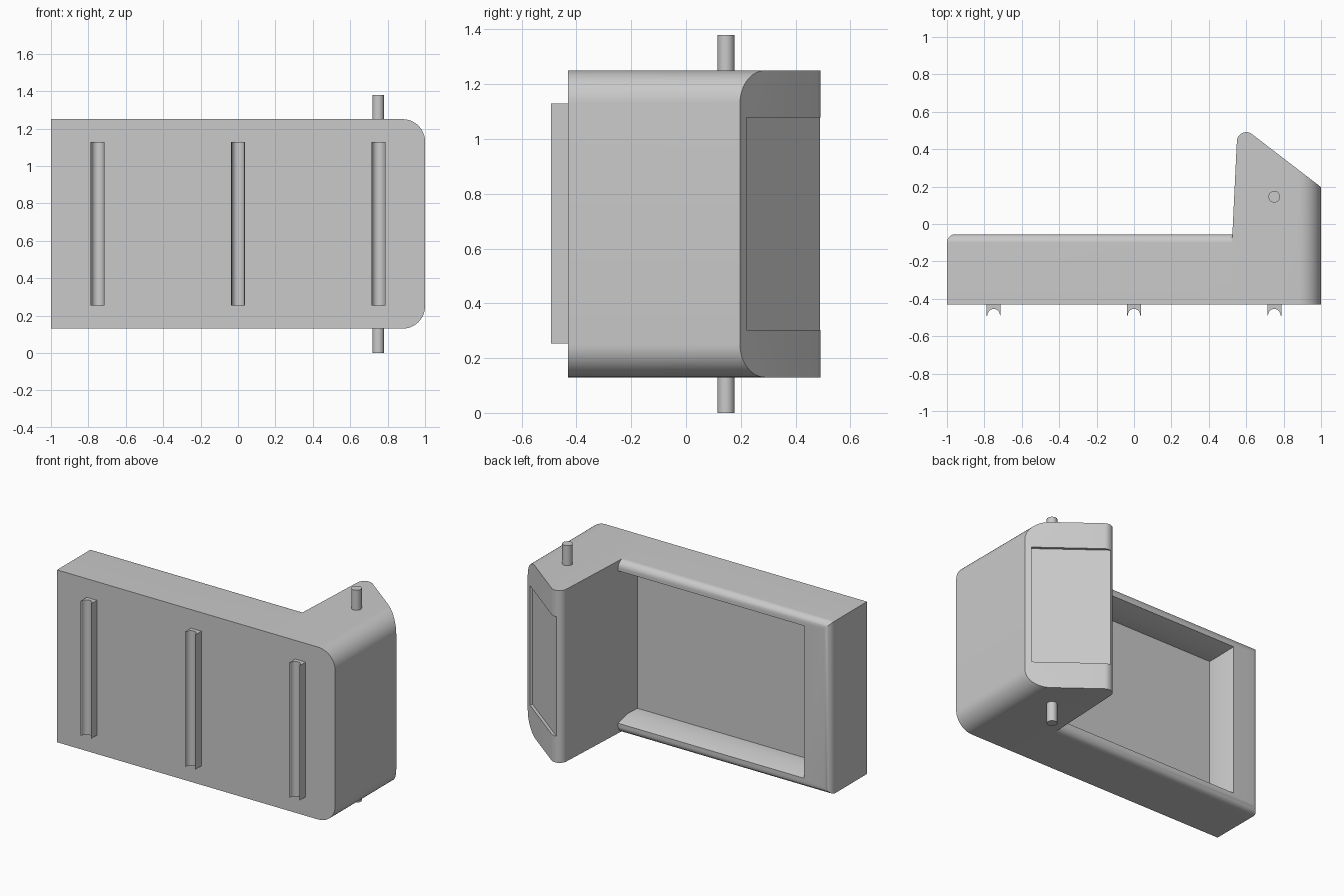
import bpy, bmesh, math
from mathutils import Vector

cube = bpy.data.objects.get("Cube")
if cube:
    bpy.data.objects.remove(cube, do_unlink=True)

grey = bpy.data.materials.new("plain grey")
grey.use_nodes = True
colour = (0.59, 0.59, 0.59, 1)
grey.diffuse_color = colour
grey.node_tree.nodes["Principled BSDF"].inputs["Base Color"].default_value = colour

BOTTOM, TOP, FRONT, BACK = 0.13, 1.25, -0.43, -0.055
MIDDLE = (BOTTOM + TOP) / 2


def prism(name, outline, z0, z1, rounded=None, radius=0.0):
    """Extrude an xy outline upward and round the edges chosen by a rule."""
    bm = bmesh.new()
    base = bm.faces.new([bm.verts.new((x, y, z0)) for x, y in outline])
    top = bmesh.ops.extrude_face_region(bm, geom=[base])["geom"]
    for v in top:
        if isinstance(v, bmesh.types.BMVert):
            v.co.z = z1
    bmesh.ops.recalc_face_normals(bm, faces=bm.faces)
    if rounded:
        edges = [e for e in bm.edges if rounded(*(v.co for v in e.verts))]
        bmesh.ops.bevel(bm, geom=edges, offset=radius, segments=12,
                        profile=0.5, affect='EDGES', clamp_overlap=True)
    mesh = bpy.data.meshes.new(name)
    bm.to_mesh(mesh)
    bm.free()
    obj = bpy.data.objects.new(name, mesh)
    bpy.context.collection.objects.link(obj)
    mesh.materials.append(grey)
    return obj


def box(x0, x1, y0, y1):
    return [(x0, y0), (x1, y0), (x1, y1), (x0, y1)]


def arc(cx, cy, r, a0, a1, steps):
    angles = [math.radians(a0 + (a1 - a0) * i / steps) for i in range(steps + 1)]
    return [(cx + r * math.cos(a), cy + r * math.sin(a)) for a in angles]


def combine(target, other, operation):
    mod = target.modifiers.new(operation.lower(), 'BOOLEAN')
    mod.operation, mod.object, mod.solver = operation, other, 'EXACT'
    bpy.context.view_layer.objects.active = target
    bpy.ops.object.modifier_apply(modifier=mod.name)
    bpy.data.objects.remove(other, do_unlink=True)


def smooth(obj):
    bpy.ops.object.select_all(action='DESELECT')
    obj.select_set(True)
    bpy.context.view_layer.objects.active = obj
    bpy.ops.object.shade_smooth_by_angle(angle=math.radians(30))


# Long tray, rounded around its back rim
tray = prism("tray", box(-1, 0.54, FRONT, BACK), BOTTOM, TOP,
             lambda a, b: min(a.y, b.y) > BACK - 0.01 and min(a.x, b.x) < 0, 0.045)

# Pocket in the tray: straight walls near the floor, flared towards the rim
half = MIDDLE - BOTTOM - 0.094
pocket = prism("pocket", box(-0.78, 0.7, -0.24, -0.1), MIDDLE - half, MIDDLE + half)
combine(tray, pocket, 'DIFFERENCE')
flare = prism("flare", [(-0.78, -0.15), (0.7, -0.15), (0.7, -0.03), (-0.817, -0.03)],
              MIDDLE - half, MIDDLE + half)
for v in flare.data.vertices:
    if v.co.y > -0.1:
        v.co.z += math.copysign(0.037, v.co.z - MIDDLE)
combine(tray, flare, 'DIFFERENCE')

# Upright end block with a slanted back and a rounded tip
tip = arc(0.6, 0.441, 0.05, 52.4, 177.2, 12)
block = [(0.508, FRONT), (1, FRONT), (1, 0.197)] + tip
body = prism("body", block, BOTTOM, TOP,
             lambda a, b: min(a.x, b.x) > 0.99 and abs(a.z - b.z) < 0.01, 0.12)
combine(body, tray, 'UNION')

# Shallow panel recess, open at the tip of the slanted face
start = Vector((1, 0.197))
along = (Vector(tip[0]) - start).normalized()
out = Vector((along.y, -along.x))
panel = [start + along * s + out * d
         for s, d in ((0.04, -0.018), (0.7, -0.018), (0.7, 0.1), (0.04, 0.1))]
recess = prism("recess", [tuple(p) for p in panel], 0.302, 1.078)
combine(body, recess, 'DIFFERENCE')
smooth(body)

# Grooved ribs on the front
for name, x in (("right_rib", -0.75), ("middle_rib", 0), ("left_rib", 0.75)):
    groove = arc(x, -0.487, 0.033, 180, 0, 16)
    outline = ([(x + 0.0375, FRONT + 0.005), (x - 0.0375, FRONT + 0.005),
                (x - 0.0375, -0.493)] + groove + [(x + 0.0375, -0.493)])
    smooth(prism(name, outline, 0.253, 1.129))

# Pivot pin through the end block
smooth(prism("pivot_pin", arc(0.75, 0.146, 0.031, 0, 348.75, 31), 0, 1.38))
